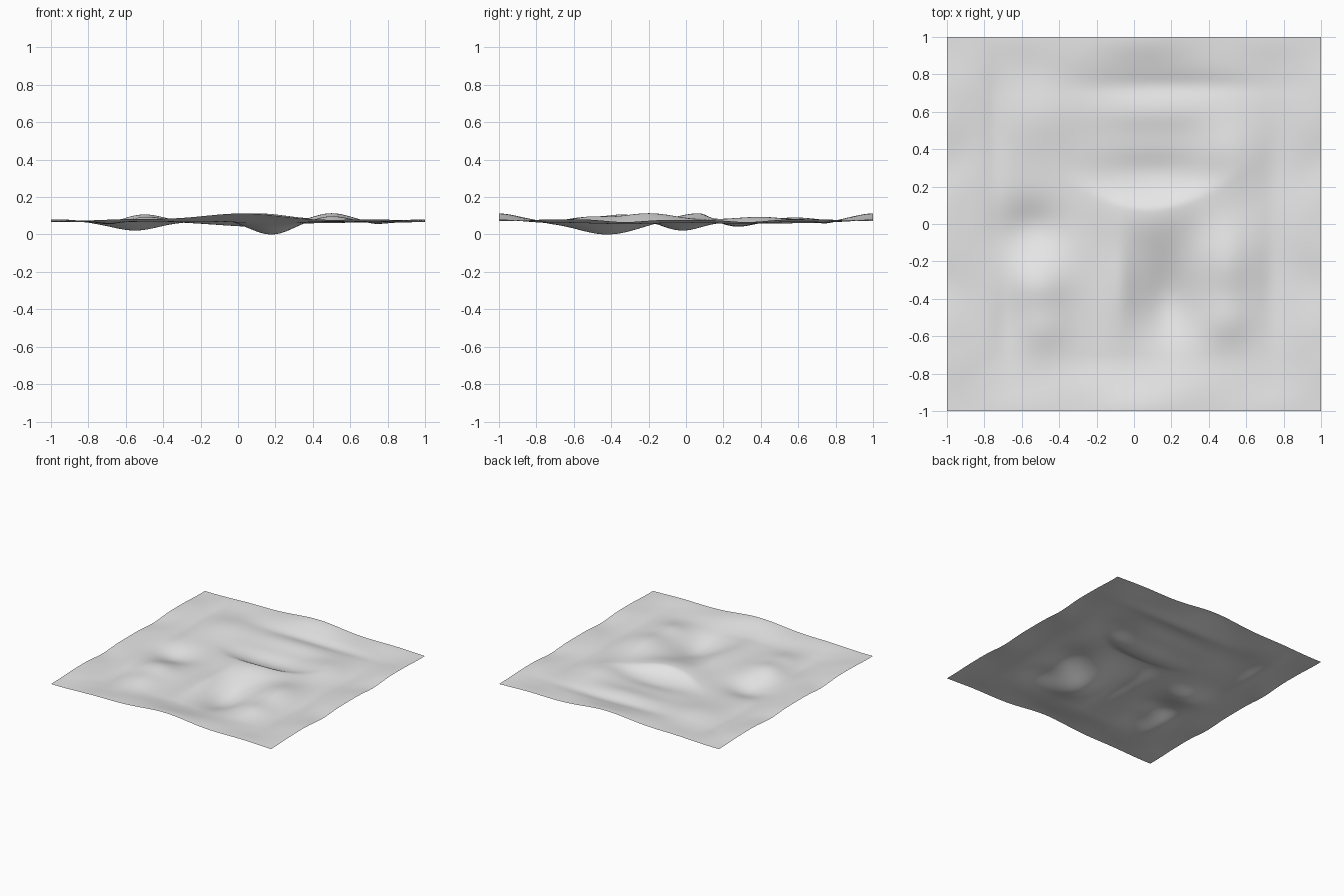
import bpy
import bmesh
from math import exp, sin, cos, pi

if "Cube" in bpy.data.objects:
    bpy.data.objects.remove(bpy.data.objects["Cube"], do_unlink=True)

CELLS = 160
BASE = 0.062

# Each feature: centre x, centre y, spread x, spread y, height
MOUNDS = [
    (.5, -.2, .15, .22, .048),
    (.5, -.52, .13, .13, .025),
    (.52, .38, .16, .2, .03),
    (-.5, -.33, .15, .14, .04),
    (-.48, -.55, .13, .13, .024),
    (-.5, .58, .2, .2, .024),
    (.1, .6, .35, .1, .018),
    (-.08, -.3, .08, .28, .024),
]
HOLLOWS = [
    (.18, -.42, .15, .22, -.066),
    (-.55, -.02, .17, .14, -.045),
    (.1, .28, .3, .1, -.024),
]
GULLIES = [
    (-.74, .5, .06, .3, -.012),
    (-.68, -.5, .07, .25, -.014),
    (.74, -.3, .07, .3, -.012),
    (.75, .3, .08, .2, -.01),
    (.25, .74, .4, .06, -.01),
]


def bell(x, y, feature):
    """Soft elliptical bump or dent."""
    cx, cy, spread_x, spread_y, height = feature
    return height * exp(-((x - cx) / spread_x) ** 2 - ((y - cy) / spread_y) ** 2)


def ease(value, start):
    """Smooth ramp from zero at start to one at the border."""
    t = max(0.0, min(1.0, (abs(value) - start) / (1 - start)))
    return t * t * (3 - 2 * t)


def crest(x, y):
    """Curved ridge, steep at the back and gentle at the front."""
    offset = y - (.07 + .8 * (x - .08) ** 2)
    spread = .075 if offset > 0 else .19
    return .048 * exp(-((x - .1) / .27) ** 2 - (offset / spread) ** 2)


def border(x, y):
    """Raised rim that matches on opposite sides, with light ripples."""
    swell = .01 + .033 * exp(-(x / .36) ** 2)
    ripple = .004 * sin(3 * pi * x + cos(2 * pi * y)) * cos(4 * pi * y)
    side = .009 + .007 * cos(3 * pi * y)
    rim_x, rim_y = ease(x, .72), ease(y, .7)
    return rim_y * swell + rim_x * (1 - rim_y) * side + max(rim_x, rim_y) * ripple


def ground_height(x, y):
    features = MOUNDS + HOLLOWS + GULLIES
    return BASE + sum(bell(x, y, f) for f in features) + crest(x, y) + border(x, y)


# Terrain sheet
bm = bmesh.new()
bmesh.ops.create_grid(bm, x_segments=CELLS, y_segments=CELLS, size=1)
for vert in bm.verts:
    vert.co.z = ground_height(vert.co.x, vert.co.y)
lowest = min(vert.co.z for vert in bm.verts)
for vert in bm.verts:
    vert.co.z -= lowest
for face in bm.faces:
    face.smooth = True
mesh = bpy.data.meshes.new("terrain_sheet")
bm.to_mesh(mesh)
bm.free()

terrain = bpy.data.objects.new("terrain_sheet", mesh)
bpy.context.collection.objects.link(terrain)

# Plain grey surface
grey = bpy.data.materials.new("light_grey")
grey.use_nodes = True
colour = (.8, .8, .8, 1)
grey.diffuse_color = colour
grey.node_tree.nodes["Principled BSDF"].inputs["Base Color"].default_value = colour
mesh.materials.append(grey)
